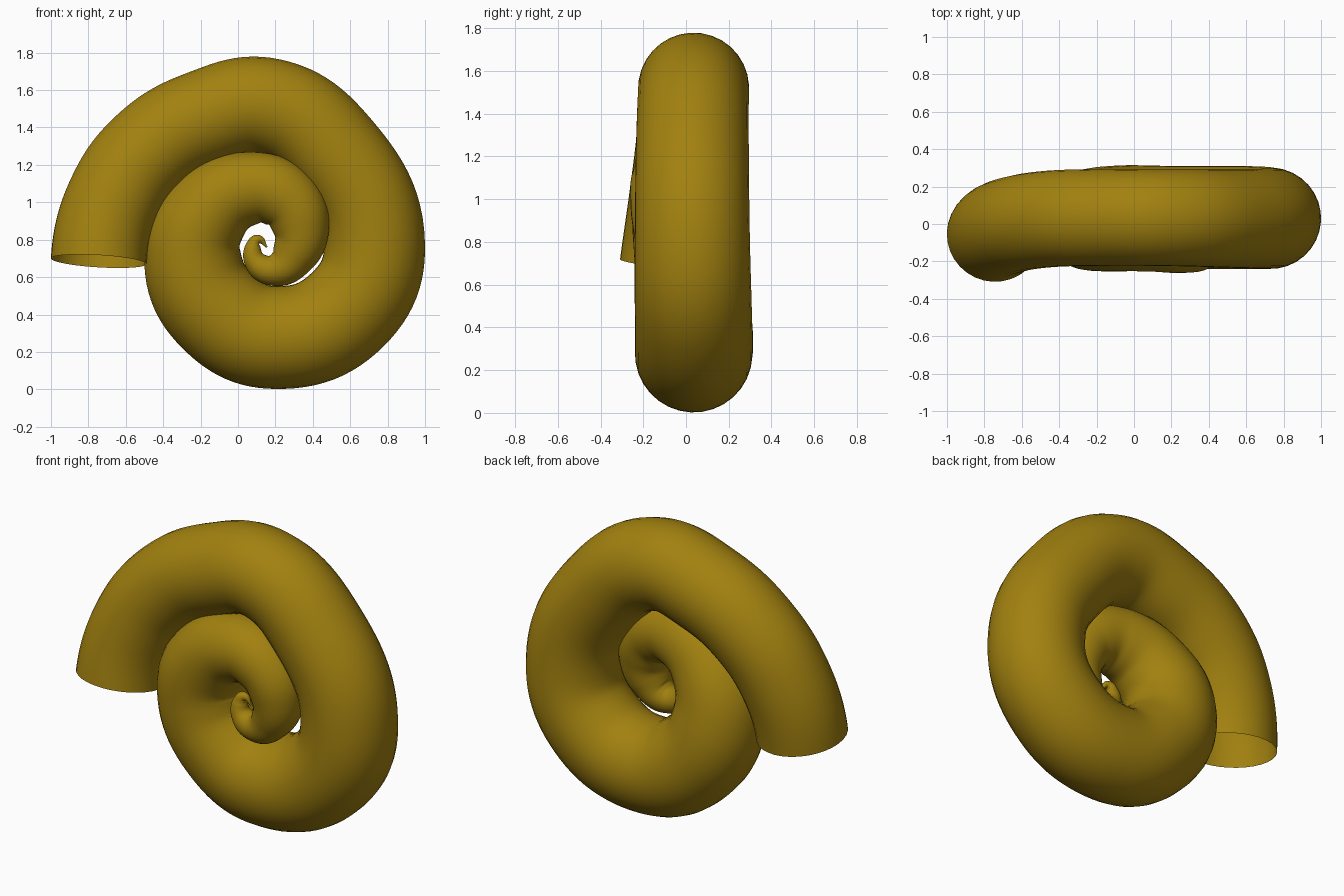
import bpy
from mathutils import Vector

if "Cube" in bpy.data.objects:
    bpy.data.objects.remove(bpy.data.objects["Cube"])

# Spiral centre line: x, y, z, tube radius (roughly every eighth of a turn)
PATH = [
    (-0.745, -0.055, 0.685, 0.256),
    (-0.67, -0.010, 1.00, 0.257),
    (-0.475, 0.025, 1.275, 0.258),
    (-0.18, 0.035, 1.45, 0.259),
    (0.17, 0.035, 1.51, 0.260),
    (0.51, 0.030, 1.275, 0.264),
    (0.73, 0.030, 0.78, 0.270),
    (0.59, 0.035, 0.43, 0.275),
    (0.20, 0.036, 0.277, 0.275),
    (-0.09, 0.038, 0.40, 0.274),
    (-0.24, 0.020, 0.68, 0.262),
    (-0.17, -0.020, 0.935, 0.235),
    (0.07, -0.060, 1.075, 0.196),
    (0.26, -0.085, 1.02, 0.178),
    (0.335, -0.095, 0.87, 0.155),
    (0.30, -0.095, 0.72, 0.123),
    (0.20, -0.095, 0.64, 0.090),
    (0.105, -0.095, 0.67, 0.066),
    (0.08, -0.095, 0.76, 0.043),
    (0.11, -0.095, 0.80, 0.026),
    (0.155, -0.095, 0.76, 0.004),
]

gold = bpy.data.materials.new("mustard gold")
gold.diffuse_color = (0.36, 0.22, 0.005, 1)
gold.use_nodes = True
gold.node_tree.nodes["Principled BSDF"].inputs["Base Color"].default_value = gold.diffuse_color

# Tapered open tube swept along the spiral
curve = bpy.data.curves.new("spiral_horn", 'CURVE')
curve.dimensions = '3D'
curve.bevel_depth = 1.0
curve.bevel_resolution = 14
curve.resolution_u = 12
curve.use_fill_caps = False
spline = curve.splines.new('BEZIER')
spline.radius_interpolation = 'CARDINAL'
spline.bezier_points.add(len(PATH) - 1)
for bp, (x, y, z, r) in zip(spline.bezier_points, PATH):
    bp.co = (x, y, z)
    bp.radius = r
    bp.handle_left_type = bp.handle_right_type = 'AUTO'

# Mouth points almost straight down and slightly forward
mouth = spline.bezier_points[0]
mouth.handle_left_type = mouth.handle_right_type = 'FREE'
direction = Vector((0.06, 0.13, 1.0)) * 0.1
mouth.handle_right = mouth.co + direction
mouth.handle_left = mouth.co - direction

horn = bpy.data.objects.new("spiral_horn", curve)
bpy.context.collection.objects.link(horn)
curve.materials.append(gold)

# Turn into a smooth mesh
bpy.context.view_layer.objects.active = horn
horn.select_set(True)
bpy.ops.object.convert(target='MESH')
horn = bpy.context.object
horn.name = "spiral_horn"
bpy.ops.object.shade_smooth()
